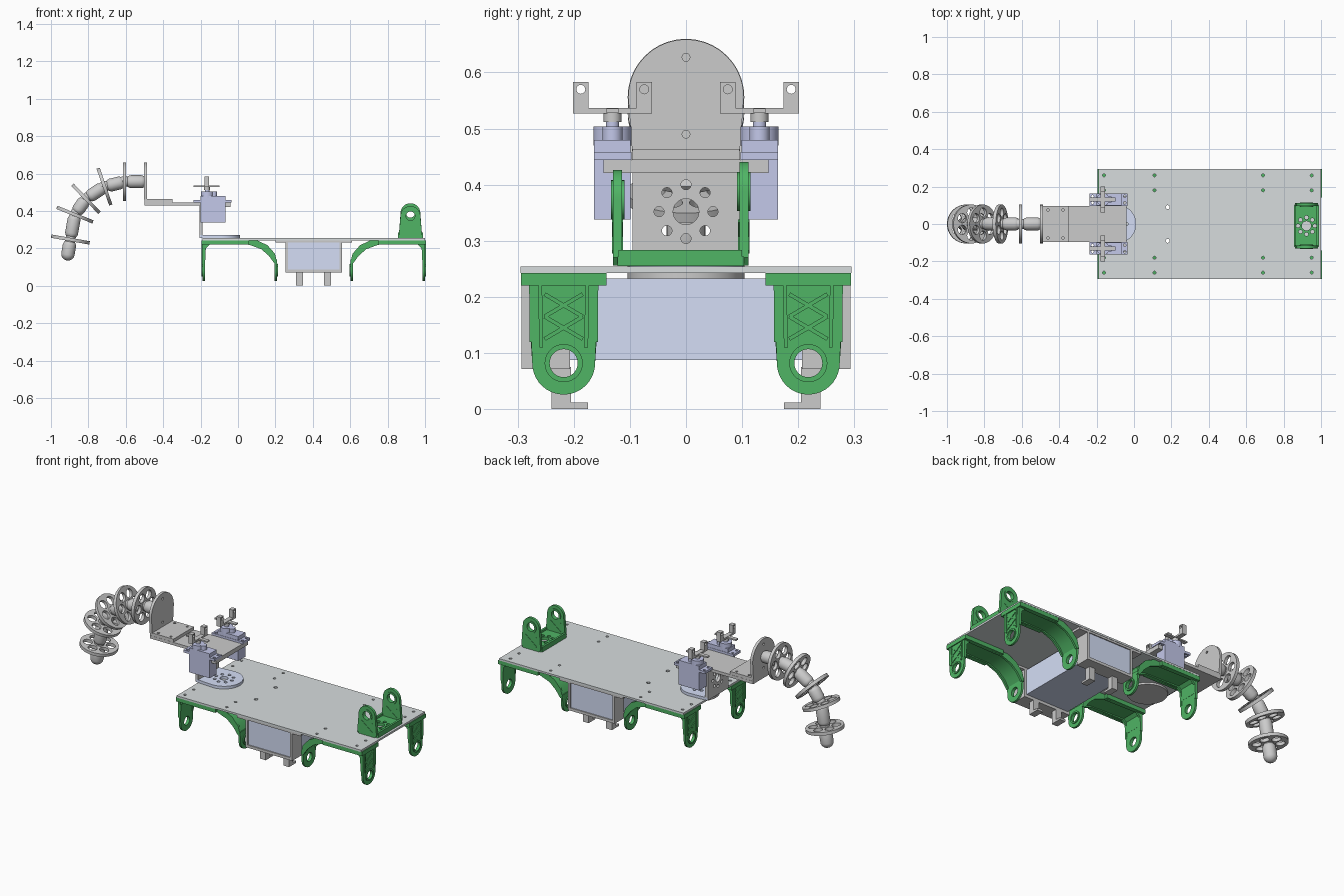
import bpy, bmesh
from math import cos, sin, pi, radians
from mathutils import Matrix, Vector

if "Cube" in bpy.data.objects:
    bpy.data.objects.remove(bpy.data.objects["Cube"])

X, Y, Z = Vector((1, 0, 0)), Vector((0, 1, 0)), Vector((0, 0, 1))
AXES = {'xy': (X, Y, Z), 'xz': (X, Z, -Y), 'yz': (Y, Z, X)}


def material(name, col):
    m = bpy.data.materials.new(name)
    m.diffuse_color = (*col, 1)
    m.use_nodes = True
    m.node_tree.nodes["Principled BSDF"].inputs["Base Color"].default_value = m.diffuse_color
    return m


GREEN = material("green", (0.08, 0.46, 0.13))
BLUE = material("pale_blue", (0.66, 0.73, 0.92))
SERVO = material("servo_blue", (0.55, 0.58, 0.82))
DECK = material("deck_grey", (0.68, 0.72, 0.73))


def circle(cx, cy, r, n=28, a0=0.0, a1=2 * pi):
    full = abs(a1 - a0 - 2 * pi) < 1e-6
    d = n if full else n - 1
    return [(cx + r * cos(a0 + (a1 - a0) * i / d), cy + r * sin(a0 + (a1 - a0) * i / d)) for i in range(n)]


def ring_holes(cx, cy, ring, r, n):
    return [circle(cx + ring * cos(2 * pi * i / n), cy + ring * sin(2 * pi * i / n), r, 16) for i in range(n)]


def rect(x0, y0, x1, y1):
    return [(x0, y0), (x1, y0), (x1, y1), (x0, y1)]


def frame(axes, origin):
    m = Matrix(axes).transposed().to_4x4()
    m.translation = origin
    return m


def sheet(bm, plane, lo, hi, outline, holes=(), m=None):
    """Extrude an outline with holes between lo and hi along the plane's third axis."""
    cu = bpy.data.curves.new("tmp", 'CURVE')
    cu.dimensions, cu.fill_mode, cu.extrude = '2D', 'BOTH', abs(hi - lo) / 2
    for pts in [outline, *holes]:
        s = cu.splines.new('POLY')
        s.points.add(len(pts) - 1)
        for p, c in zip(s.points, pts):
            p.co = (c[0], c[1], 0, 1)
        s.use_cyclic_u = True
    ob = bpy.data.objects.new("tmp", cu)
    bpy.context.scene.collection.objects.link(ob)
    me = bpy.data.meshes.new_from_object(ob.evaluated_get(bpy.context.evaluated_depsgraph_get()))
    if m is None:
        ax = {'xy': Z, 'xz': Y, 'yz': X}[plane]
        m = frame(AXES[plane], ax * (lo + hi) / 2)
    me.transform(m)
    bm.from_mesh(me)
    bpy.data.objects.remove(ob)
    bpy.data.curves.remove(cu)
    bpy.data.meshes.remove(me)


def box(bm, x, y, z):
    m = Matrix.Translation((sum(x) / 2, sum(y) / 2, sum(z) / 2)) @ Matrix.Diagonal((x[1] - x[0], y[1] - y[0], z[1] - z[0], 1))
    bmesh.ops.create_cube(bm, size=1, matrix=m)


def capsule(bm, p, q, r):
    d = q - p
    h = max(d.length / 2 - r, 0)
    vs = bmesh.ops.create_uvsphere(bm, u_segments=24, v_segments=13, radius=r)['verts']
    m = Matrix.Translation((p + q) / 2) @ d.to_track_quat('Z', 'Y').to_matrix().to_4x4()
    for v in vs:
        v.co.z += h if v.co.z > 0 else -h
        v.co = m @ v.co


def bar(bm, plane, lo, hi, p, q, w):
    p, q = Vector(p), Vector(q)
    n = Vector((p.y - q.y, q.x - p.x)).normalized() * w / 2
    sheet(bm, plane, lo, hi, [p + n, q + n, q - n, p - n])


def make(name, bm, mat=None, mirror=None, cx=0.0):
    bmesh.ops.remove_doubles(bm, verts=bm.verts, dist=1e-5)
    bmesh.ops.recalc_face_normals(bm, faces=bm.faces)
    me = bpy.data.meshes.new(name)
    bm.to_mesh(me)
    bm.free()
    me.transform(Matrix.Translation((-cx, 0, 0)))
    ob = bpy.data.objects.new(name, me)
    ob.location.x = cx
    bpy.context.scene.collection.objects.link(ob)
    if mat:
        me.materials.append(mat)
    if mirror:
        mod = ob.modifiers.new("mirror", 'MIRROR')
        mod.use_axis = mirror
        mod.use_mirror_merge = False
    return ob


C = 0.405  # deck centre in x

# deck plate with bolt holes
bm = bmesh.new()
holes = [circle(x, y, 0.008, 12) for x in (-0.16, 0.11, 0.69, 0.95) for y in (-0.26, -0.18, 0.18, 0.26)]
holes += [circle(0.18, y, 0.011, 12) for y in (-0.09, 0.09)]
sheet(bm, 'xy', 0.243, 0.254, rect(-0.19, -0.295, 1.0, 0.295), holes)
make("deck_plate", bm, DECK)

# leg brackets: arched band, side rails and two round-ended lugs, mirrored to four corners
bm = bmesh.new()
yc = 0.218
arch = [(-0.185, 0.243), (0.09, 0.243), (0.15, 0.217), (0.187, 0.178), (0.208, 0.13), (0.196, 0.13), (0.174, 0.165),
        (0.135, 0.2), (0.07, 0.224), (-0.155, 0.23), (-0.173, 0.215), (-0.176, 0.15), (-0.185, 0.15)]
sheet(bm, 'xz', yc - 0.055, yc + 0.055, arch)
rail = [(-0.19, 0.243), (0.1, 0.243), (0.157, 0.217), (0.197, 0.172), (0.21, 0.12), (0.194, 0.12), (0.165, 0.16),
        (0.125, 0.195), (0.06, 0.219), (-0.15, 0.222), (-0.172, 0.2), (-0.176, 0.12), (-0.19, 0.12)]
for s in (-1, 1):
    sheet(bm, 'xz', yc + s * 0.055 - 0.006, yc + s * 0.055 + 0.006, rail)
    box(bm, (-0.19, 0.06), (yc + s * 0.068 - 0.008, yc + s * 0.068 + 0.008), (0.22, 0.243))
box(bm, (-0.195, -0.175), (yc - 0.076, yc + 0.076), (0.22, 0.243))
hole = [circle(yc, 0.082, 0.025)]
end = circle(yc, 0.082, 0.056, 20, pi, 2 * pi)
sheet(bm, 'yz', -0.189, -0.177, end + [(yc + 0.062, 0.22), (yc + 0.062, 0.24), (yc - 0.062, 0.24), (yc - 0.062, 0.22)], hole)
sheet(bm, 'yz', 0.196, 0.208, end + [(yc + 0.06, 0.14), (yc - 0.06, 0.14)], hole)
for x in (-0.194, 0.208):
    sheet(bm, 'yz', x, x + 0.006, circle(yc, 0.082, 0.034), hole)
for z in (0.125, 0.165):
    for s in (-1, 1):
        bar(bm, 'yz', -0.193, -0.187, (yc - s * 0.034, z), (yc + s * 0.034, z + 0.04), 0.007)
for s in (-1, 1):
    bar(bm, 'yz', -0.194, -0.187, (yc + s * 0.04, 0.11), (yc + s * 0.042, 0.22), 0.007)
make("leg_brackets", bm, GREEN, (True, True, False), C)

# tail bracket standing on the rear of the deck
bm = bmesh.new()
for y0, y1, zc in ((-0.13, -0.114, 0.373), (0.095, 0.111, 0.388)):
    h = [circle(0.922, zc, 0.024)]
    sheet(bm, 'xz', y0, y1, circle(0.922, zc, 0.053, 20, 0, pi) + [(0.86, 0.27), (0.87, 0.256), (0.974, 0.256), (0.984, 0.27)], h)
    for a, b in ((y0 - 0.004, y0), (y1, y1 + 0.004)):
        sheet(bm, 'xz', a, b, circle(0.922, zc, 0.035), h)
    ym = (y0 + y1) / 2
    for s in (-1, 1):
        bar(bm, 'xz', ym - 0.01, ym + 0.01, (0.922 - s * 0.035, 0.28), (0.922 + s * 0.035, 0.335), 0.007)
        box(bm, sorted((0.922 + s * 0.055, 0.922 + s * 0.067)), (-0.12, 0.1), (0.256, 0.284))
sheet(bm, 'xy', 0.255, 0.272, rect(0.857, -0.122, 0.987, 0.103),
      [circle(0.922, -0.01, 0.025)] + ring_holes(0.922, -0.01, 0.045, 0.01, 8))
make("tail_bracket", bm, GREEN)

# battery box under the deck, held by two hat-shaped straps on feet
bm = bmesh.new()
box(bm, (0.268, 0.542), (-0.287, 0.287), (0.088, 0.233))
make("battery_box", bm, BLUE)
bm = bmesh.new()
hat = [(0.2, 0.243), (0.61, 0.243), (0.61, 0.23), (0.555, 0.23), (0.555, 0.072), (0.255, 0.072), (0.255, 0.23), (0.2, 0.23)]
sheet(bm, 'xz', 0.207, 0.293, hat, [rect(0.268, 0.088, 0.542, 0.232)])
make("battery_straps", bm, None, (False, True, False))
bm = bmesh.new()
for x in (0.31, 0.46):
    sheet(bm, 'yz', x, x + 0.037, [(0.175, 0), (0.24, 0), (0.24, 0.075), (0.205, 0.075), (0.205, 0.012), (0.175, 0.012)])
make("feet", bm, None, (False, True, False))

# turntable discs and upright carrying the neck
bm = bmesh.new()
table = circle(-0.09, 0, 0.102, 24, -pi / 2, pi / 2) + [(-0.205, 0.095), (-0.205, -0.095)]
sheet(bm, 'xy', 0.254, 0.27, table, [circle(-0.09, 0, 0.022)] + ring_holes(-0.09, 0, 0.05, 0.009, 8))
make("turntable_bracket", bm, BLUE)
bm = bmesh.new()
sheet(bm, 'xy', 0.232, 0.243, circle(-0.09, 0, 0.104, 40))
make("turntable_bearing", bm)
bm = bmesh.new()
sheet(bm, 'yz', -0.207, -0.19, rect(-0.095, 0.256, 0.095, 0.432),
      [circle(0, 0.352, 0.023)] + ring_holes(0, 0.352, 0.048, 0.009, 8))
make("neck_upright", bm)

# neck plates and round-topped end plate
bm = bmesh.new()
box(bm, (-0.2, -0.04), (-0.147, 0.147), (0.421, 0.444))
box(bm, (-0.5, -0.04), (-0.096, 0.096), (0.429, 0.446))
sheet(bm, 'xy', 0.446, 0.464, rect(-0.5, -0.095, -0.35, 0.095), [circle(x, y, 0.007, 12) for x in (-0.46, -0.38) for y in (-0.075, 0.075)])
sheet(bm, 'yz', -0.502, -0.486, circle(0, 0.556, 0.103, 32, 0, pi) + [(-0.096, 0.46), (0.096, 0.46)],
      [circle(0, z, 0.007, 12) for z in (0.49, 0.627)])
make("neck_plate", bm)

# servos and their cross-shaped horns
bm = bmesh.new()
box(bm, (-0.2, -0.068), (0.099, 0.164), (0.338, 0.48))
sheet(bm, 'xy', 0.444, 0.458, rect(-0.238, 0.097, -0.036, 0.164), [circle(x, y, 0.007, 12) for x in (-0.222, -0.05) for y in (0.113, 0.148)])
sheet(bm, 'xy', 0.47, 0.504, circle(-0.165, 0.131, 0.034))
sheet(bm, 'xy', 0.47, 0.504, circle(-0.13, 0.131, 0.018))
sheet(bm, 'xy', 0.504, 0.516, circle(-0.165, 0.131, 0.012, 20))
make("servos", bm, SERVO, (False, True, False))
bm = bmesh.new()
sheet(bm, 'xy', 0.512, 0.536, circle(-0.167, 0.131, 0.016, 20))
box(bm, (-0.18, -0.154), (0.061, 0.201), (0.527, 0.537))
box(bm, (-0.237, -0.1), (0.12, 0.142), (0.528, 0.536))
for y in (0.0745, 0.1875):
    sheet(bm, 'yz', -0.18, -0.154, rect(y - 0.0135, 0.528, y + 0.0135, 0.583), [circle(y, 0.57, 0.008, 16)])
make("servo_horns", bm, None, (False, True, False))

# curved trunk: perforated discs strung on rounded links
stations = [(-0.607, 0.556, 0), (-0.714, 0.53, 19), (-0.813, 0.465, 44), (-0.872, 0.38, 68), (-0.896, 0.247, 80)]
discs, links = bmesh.new(), bmesh.new()
prev = Vector((-0.49, 0, 0.556))
for x, z, a in stations:
    c, n = Vector((x, 0, z)), Vector((cos(radians(a)), 0, sin(radians(a))))
    sheet(discs, 'xy', 0, 0.018, circle(0, 0, 0.104, 40), [circle(0.062 * cos(k * pi / 3), 0.062 * sin(k * pi / 3), 0.025, 20) for k in range(6)],
          frame((Y, n.cross(Y), n), c))
    d = (c - prev).normalized()
    capsule(links, prev - d * 0.004, c - d * 0.004, 0.035)
    capsule(links, c - n * 0.04, c + n * 0.04, 0.027)
    prev = c
capsule(links, prev, Vector((-0.915, 0, 0.135)), 0.036)
make("trunk_discs", discs)
make("trunk_links", links)

# smooth the round surfaces, keep the edges sharp
bpy.ops.object.select_all(action='SELECT')
bpy.context.view_layer.objects.active = bpy.data.objects["trunk_links"]
bpy.ops.object.shade_smooth_by_angle(angle=radians(30))
